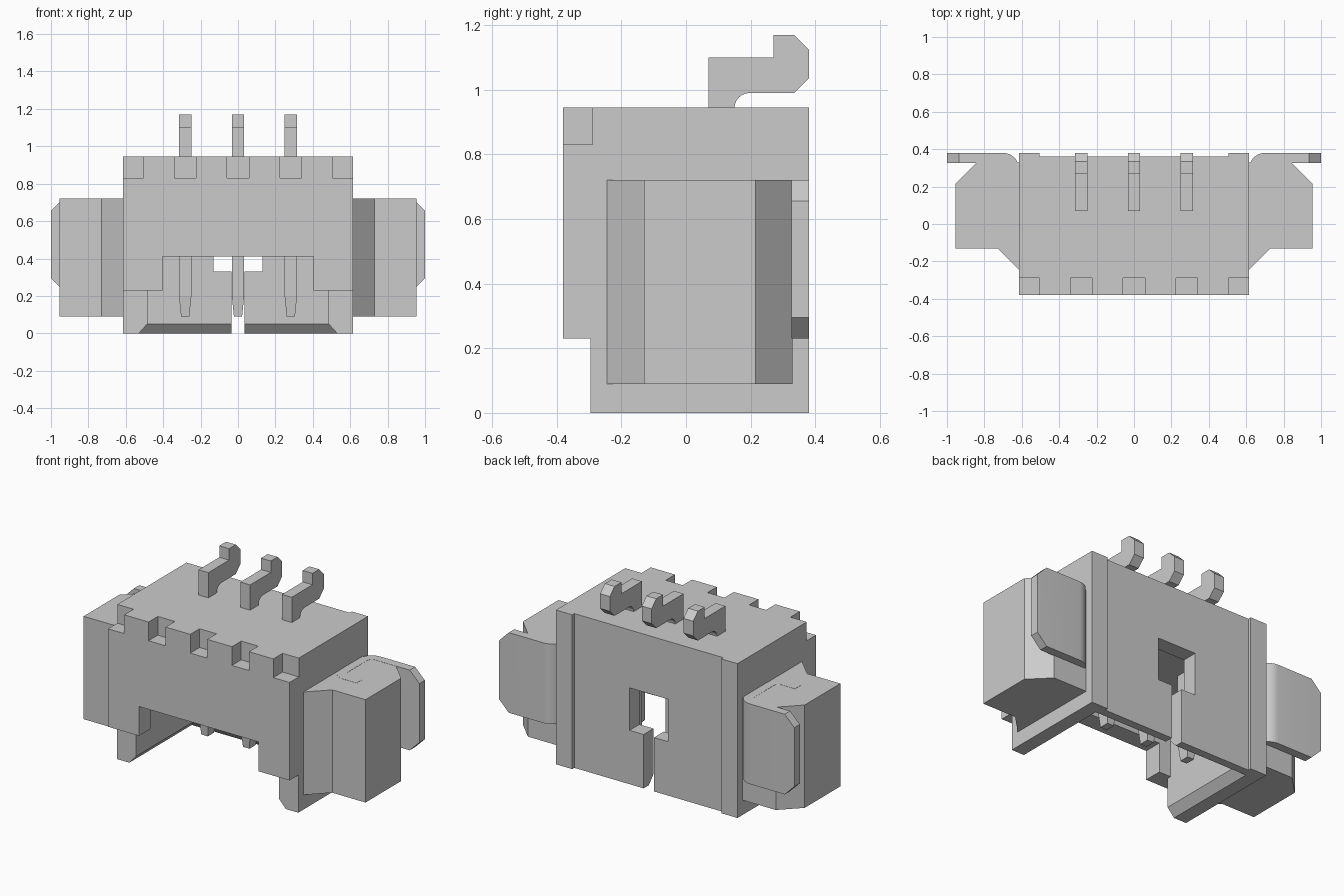
import bpy, bmesh, math
from mathutils import Vector

if "Cube" in bpy.data.objects:
    bpy.data.objects.remove(bpy.data.objects["Cube"])


def make_object(name, bm):
    bmesh.ops.recalc_face_normals(bm, faces=bm.faces)
    mesh = bpy.data.meshes.new(name)
    bm.to_mesh(mesh)
    bm.free()
    ob = bpy.data.objects.new(name, mesh)
    bpy.context.collection.objects.link(ob)
    return ob


def loft(bm, ring_a, ring_b):
    a = [bm.verts.new(p) for p in ring_a]
    b = [bm.verts.new(p) for p in ring_b]
    n = len(a)
    bm.faces.new(a)
    bm.faces.new(b[::-1])
    for i in range(n):
        bm.faces.new((a[i], b[i], b[(i + 1) % n], a[(i + 1) % n]))


def rect(x0, x1, y0, y1, z):
    return [(x0, y0, z), (x1, y0, z), (x1, y1, z), (x0, y1, z)]


def box(name, x0, x1, y0, y1, z0, z1):
    bm = bmesh.new()
    loft(bm, rect(x0, x1, y0, y1, z0), rect(x0, x1, y0, y1, z1))
    return make_object(name, bm)


def arc(cx, cy, r, a0, a1, n=8):
    return [(cx + r * math.cos(math.radians(a0 + (a1 - a0) * i / n)),
             cy + r * math.sin(math.radians(a0 + (a1 - a0) * i / n))) for i in range(n + 1)]


def bake(ob):
    dg = bpy.context.evaluated_depsgraph_get()
    mesh = bpy.data.meshes.new_from_object(ob.evaluated_get(dg))
    ob.modifiers.clear()
    ob.data = mesh


def boolean(ob, cutter, op='DIFFERENCE'):
    mod = ob.modifiers.new("cut", 'BOOLEAN')
    mod.operation, mod.solver, mod.object = op, 'EXACT', cutter
    bake(ob)
    bpy.data.objects.remove(cutter)


def mirror(ob):
    ob.modifiers.new("mirror", 'MIRROR').use_clip = False
    bake(ob)


# Housing block with its cavity, stepped front, rear recess and window
housing = box("housing", -.615, .615, -.38, .38, 0, .945)
cuts = [
    (-.485, .485, -.27, .265, -.1, .62),   # socket cavity
    (-.7, .7, -.5, -.295, -.1, .23),       # stepped lower front
    (-.485, .485, -.5, -.2, -.11, .23),    # open front between the legs
    (-.405, .405, -.5, -.2, -.12, .41),    # front notch
    (-.505, .505, .36, .5, -.1, 1.1),      # shallow rear recess
    (-.13, .13, .2, .5, .33, .59),         # rear window
    (-.035, .035, .2, .5, -.1, .35),       # key slot
]
# Row of notches along the top front edge
for x in (-.67, -.2825, 0, .2825, .67):
    w = .165 if abs(x) > .5 else .0575
    cuts.append((x - w, x + w, -.5, -.29, .83, 1.0))
for c in cuts:
    boolean(housing, box("cutter", *c))

# Lead-in chamfer around the socket mouth
bm = bmesh.new()
loft(bm, rect(-.575, .575, -.6, .355, -.05), rect(-.485, .485, -.6, .265, .05))
boolean(housing, make_object("cutter", bm))

# Side wings
wing = [(.605, -.255), (.73, -.13), (.955, -.13), (.955, .215), (.84, .33), (.605, .33)]
bm = bmesh.new()
loft(bm, [(x, y, .09) for x, y in wing], [(x, y, .72) for x, y in wing])
mirror(make_object("side_wings", bm))

# Bent metal mounting tabs with clipped outer corners
outer = [(1, .38)] + arc(.7, .295, .085, 90, 180) + arc(.7, .105, .085, 180, 270) + [(.79, .02)]
inner = [(.79, .073)] + arc(.7, .105, .032, 270, 180) + arc(.7, .295, .032, 180, 90) + [(1, .327)]
tab = outer + inner
bm = bmesh.new()
loft(bm, [(x, y, .23) for x, y in tab], [(x, y, .721) for x, y in tab])
tabs = make_object("mounting_tabs", bm)
outline = [(.5, .1), (.805, .1), (1, .295), (1, .656), (.805, .851), (.5, .851)]
bm = bmesh.new()
loft(bm, [(x, -.2, z) for x, z in outline], [(x, .6, z) for x, z in outline])
boolean(tabs, make_object("cutter", bm), 'INTERSECT')
mirror(tabs)

# Contact pins: tapered tip in the socket, bent solder tail on top
tail = [(.07, .2), (.07, 1.1), (.27, 1.1), (.27, 1.17), (.335, 1.17), (.38, 1.125),
        (.38, 1.035), (.335, .99)] + arc(.197, .943, .047, 90, 180, 6) + [(.15, .2)]
for i, x in enumerate((-.2825, 0, .2825)):
    bm = bmesh.new()
    loft(bm, [(x - .033, y, z) for y, z in tail], [(x + .033, y, z) for y, z in tail])
    loft(bm, rect(x - .022, x + .022, .08, .14, .09), rect(x - .033, x + .033, .07, .15, .2))
    make_object(f"contact_pin_{i + 1}", bm)

# Smooth the bends, keep the edges sharp
bpy.ops.object.select_all(action='SELECT')
bpy.context.view_layer.objects.active = housing
bpy.ops.object.shade_smooth_by_angle(angle=math.radians(30))
